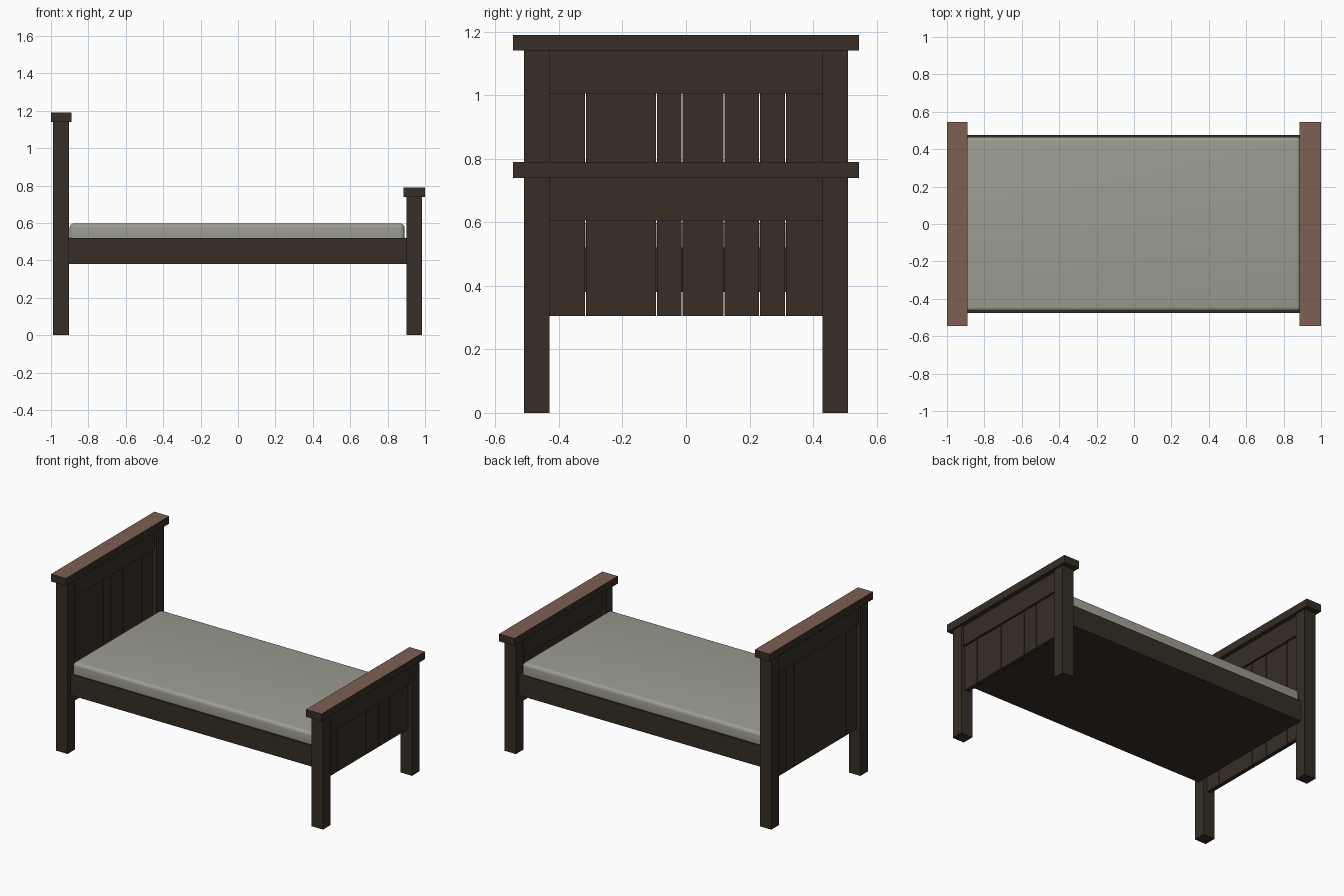
import bpy, bmesh

if "Cube" in bpy.data.objects:
    bpy.data.objects.remove(bpy.data.objects["Cube"])


def material(name, rgb):
    m = bpy.data.materials.new(name)
    m.diffuse_color = (*rgb, 1.0)
    m.use_nodes = True
    m.node_tree.nodes["Principled BSDF"].inputs["Base Color"].default_value = m.diffuse_color
    return m


WOOD = material("dark wood", (0.038, 0.027, 0.018))
TOP = material("red brown wood", (0.205, 0.115, 0.087))
CLOTH = material("grey cloth", (0.335, 0.335, 0.285))


def box(name, x, y, z, *mats, bevel=0.0):
    """Box from (min, max) ranges, with an optional rounded edge."""
    bm = bmesh.new()
    bmesh.ops.create_cube(bm, size=1.0)
    for v in bm.verts:
        v.co = [(a + b) / 2 + c * (b - a) for c, (a, b) in zip(v.co, (x, y, z))]
    if bevel:
        bmesh.ops.bevel(bm, geom=bm.edges[:], offset=bevel, segments=5,
                        profile=0.5, affect='EDGES')
        for f in bm.faces:
            f.smooth = True
    mesh = bpy.data.meshes.new(name)
    bm.to_mesh(mesh)
    bm.free()
    for m in mats:
        mesh.materials.append(m)
    # a second material goes on the upward faces
    if len(mats) > 1:
        for p in mesh.polygons:
            p.material_index = int(p.normal.z > 0.5)
    ob = bpy.data.objects.new(name, mesh)
    bpy.context.collection.objects.link(ob)
    return ob


# Uneven plank seams shared by both boards
SEAMS = [-0.43, -0.317, -0.093, -0.012, 0.12, 0.232, 0.313, 0.43]
GAP = 0.0015


def end_board(name, post_x, cap_x, height, rail_z):
    mid = sum(post_x) / 2
    # corner posts
    for side, y in (("front", (-0.51, -0.43)), ("back", (0.43, 0.51))):
        box(f"{name}_{side}_post", post_x, y, (0, height), WOOD)
    # top rail and overhanging cap
    box(f"{name}_top_rail", (mid - 0.028, mid + 0.028), (-0.43, 0.43),
        (rail_z, height), WOOD)
    box(f"{name}_cap", cap_x, (-0.545, 0.545), (height, height + 0.05), WOOD, TOP)
    # vertical planks with narrow slits between them
    for i, (a, b) in enumerate(zip(SEAMS, SEAMS[1:])):
        lo = a if i == 0 else a + GAP
        hi = b if i == len(SEAMS) - 2 else b - GAP
        box(f"{name}_plank_{i + 1}", (mid - 0.014, mid + 0.014), (lo, hi),
            (0.305, rail_z), WOOD)


end_board("headboard", (-0.988, -0.903), (-1.0, -0.89), 1.14, 1.005)
end_board("footboard", (0.9, 0.985), (0.886, 1.0), 0.74, 0.605)

# Bed base with side rails
box("bed_base", (-0.903, 0.9), (-0.477, 0.477), (0.38, 0.52), WOOD)

# Rounded mattress resting on the base
box("mattress", (-0.9, 0.89), (-0.466, 0.466), (0.49, 0.597), CLOTH, bevel=0.022)
